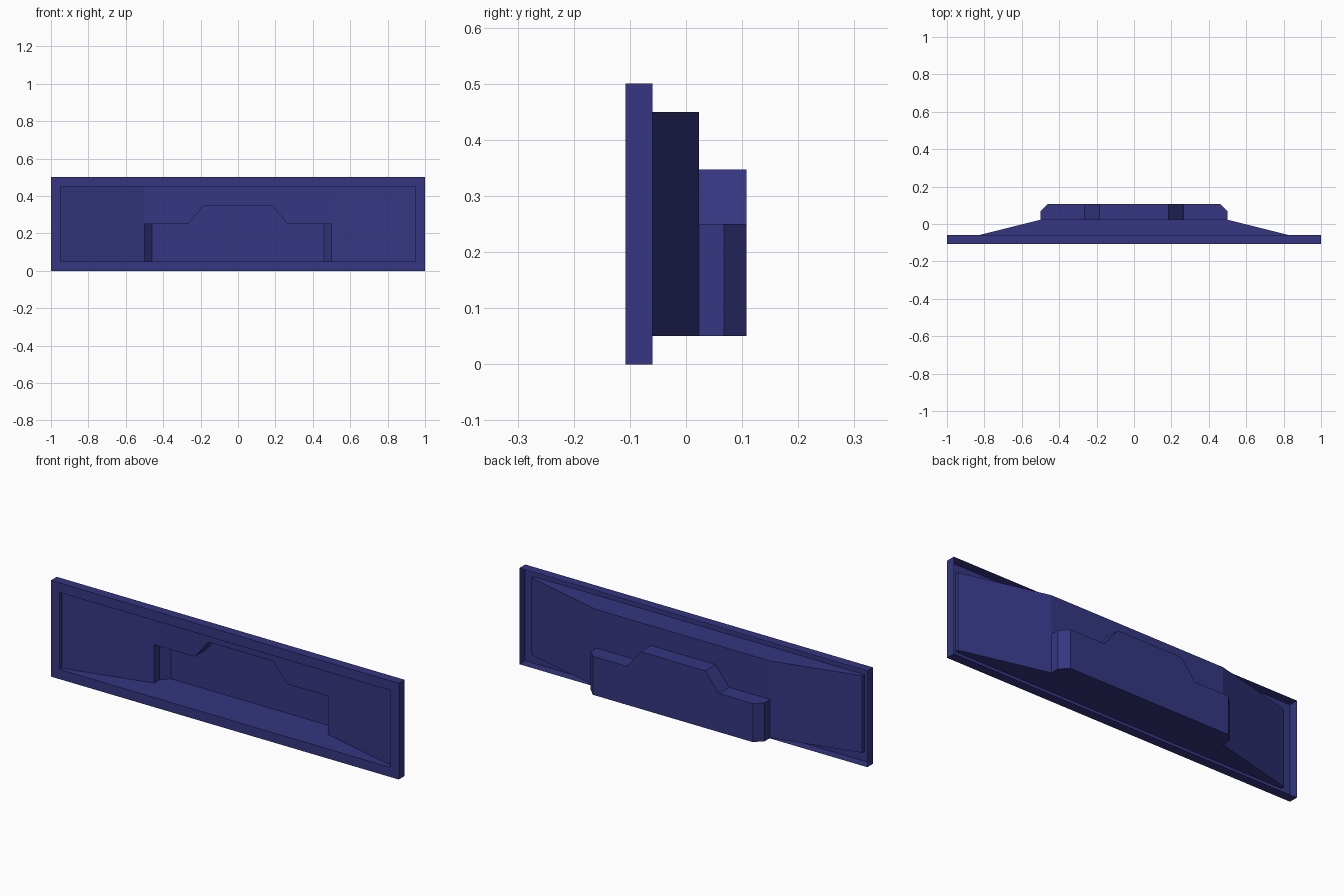
import bpy, bmesh

if "Cube" in bpy.data.objects:
    bpy.data.objects.remove(bpy.data.objects["Cube"])

mat = bpy.data.materials.new("dark_blue")
mat.diffuse_color = (0.035, 0.037, 0.22, 1)
mat.use_nodes = True
mat.node_tree.nodes["Principled BSDF"].inputs["Base Color"].default_value = mat.diffuse_color

# Depths: front face, rim back edge, recess lip, recess back, pocket back
FRONT, RIM, LIP, BACK, POCKET = -0.108, -0.06, -0.09, 0.023, 0.108
Z0, Z1, ZS, ZT = 0.05, 0.45, 0.25, 0.347   # opening bottom/top, pocket shoulder/top


def sheet(name, faces):
    """Join polygons into an open shell whose visible side faces the front."""
    bm = bmesh.new()
    for pts in faces:
        bm.faces.new([bm.verts.new(p) for p in pts])
    bmesh.ops.remove_doubles(bm, verts=bm.verts, dist=1e-5)
    bmesh.ops.recalc_face_normals(bm, faces=bm.faces)
    if sum(f.calc_area() * f.normal.y for f in bm.faces) > 0:
        bmesh.ops.reverse_faces(bm, faces=bm.faces)
    me = bpy.data.meshes.new(name)
    bm.to_mesh(me)
    bm.free()
    me.materials.append(mat)
    ob = bpy.data.objects.new(name, me)
    bpy.context.collection.objects.link(ob)


def upright(profile, z0, z1):
    """Vertical walls along an (x, y) profile."""
    return [[(*a, z0), (*b, z0), (*b, z1), (*a, z1)] for a, b in zip(profile, profile[1:])]


def along_y(profile, y0, y1):
    """Walls running in depth along an (x, z) profile."""
    return [[(a[0], y0, a[1]), (b[0], y0, b[1]), (b[0], y1, b[1]), (a[0], y1, a[1])]
            for a, b in zip(profile, profile[1:])]


def flat(profile, z):
    return [(x, y, z) for x, y in profile]


def mirror(faces):
    return faces + [[(-x, y, z) for x, y, z in f] for f in faces]


def both(profile):
    """Complete a right-half profile with its left half."""
    return profile + [(-x, v) for x, v in reversed(profile)]


# Bezel: flat front ring with a thin outer rim turned back
outer = [(-1, 0), (1, 0), (1, 0.5), (-1, 0.5), (-1, 0)]
inner = [(-0.95, Z0), (0.95, Z0), (0.95, Z1), (-0.95, Z1), (-0.95, Z0)]
ring = [[(p[0], FRONT, p[1]) for p in (outer[i], outer[i + 1], inner[i + 1], inner[i])]
        for i in range(4)]
sheet("bezel", ring + along_y(outer, FRONT, RIM))

# Recess: slanted sides, floor, ceiling and back panel notched around the pocket
side = [(0.95, FRONT), (0.95, LIP), (0.5, BACK)]
notch = [(0.5, ZS), (0.265, ZS), (0.185, ZT)]
panel = [(x, BACK, z) for x, z in both([(0.5, Z1)] + notch)]
sheet("recess", mirror(upright(side, Z0, Z1)) + [panel, flat(both(side), Z0), flat(both(side), Z1)])

# Pocket: chamfered sides, stepped ceiling, floor and back
cheek = [(0.5, BACK), (0.5, 0.068), (0.46, POCKET)]
shoulder = flat(cheek + [(0.265, POCKET), (0.265, BACK)], ZS)
rear = [(x, POCKET, z) for x, z in both([(0.46, Z0), (0.46, ZS)] + notch[1:])]
sheet("pocket", mirror(upright(cheek, Z0, ZS) + [shoulder])
      + along_y(both(notch[1:]), BACK, POCKET) + [rear, flat(both(cheek), Z0)])
